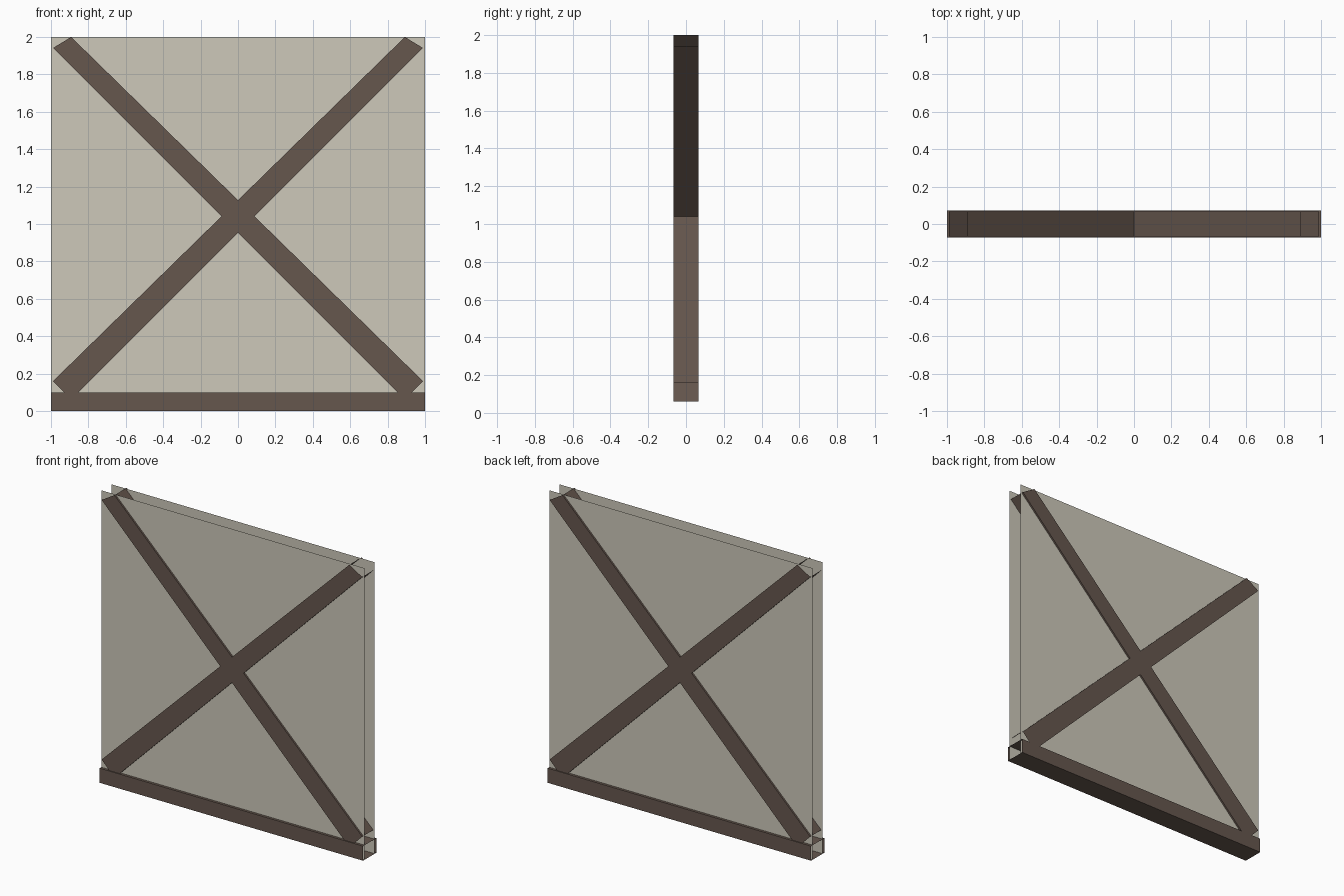
import bpy

if "Cube" in bpy.data.objects:
    bpy.data.objects.remove(bpy.data.objects["Cube"])


def material(name, colour):
    m = bpy.data.materials.new(name)
    m.diffuse_color = (*colour, 1)
    m.use_nodes = True
    m.node_tree.nodes["Principled BSDF"].inputs["Base Color"].default_value = m.diffuse_color
    return m


plaster = material("plaster", (0.61, 0.58, 0.49))
timber = material("dark timber", (0.133, 0.095, 0.076))


def mesh_object(name, verts, faces, mat):
    me = bpy.data.meshes.new(name)
    me.from_pydata(verts, [], faces)
    me.materials.append(mat)
    ob = bpy.data.objects.new(name, me)
    bpy.context.collection.objects.link(ob)
    return ob


def timber_tube(name, outline, half_depth):
    """Open-ended beam; outline is (x, z): lower start, lower end, upper end, upper start."""
    verts = [(x, y, z) for y in (-half_depth, half_depth) for x, z in outline]
    # front, back, underside and top; both ends stay open
    faces = [(0, 1, 2, 3), (7, 6, 5, 4), (0, 4, 5, 1), (3, 2, 6, 7)]
    return mesh_object(name, verts, faces, timber)


# Plaster sheets, front and back
for name, side in (("front_plaster", -1), ("back_plaster", 1)):
    corners = [(-1, 0), (1, 0), (1, 2), (-1, 2)]
    face = (0, 1, 2, 3) if side < 0 else (3, 2, 1, 0)
    mesh_object(name, [(x, side * 0.054, z) for x, z in corners], [face], plaster)

# Sill beam along the bottom
timber_tube("sill_beam", [(-1, 0), (1, 0), (1, 0.1), (-1, 0.1)], 0.072)

# Crossed diagonal braces, slightly tapering upward
brace = [(-0.892, 0.06), (0.989, 1.941), (0.892, 2.0), (-0.989, 0.16)]
timber_tube("rising_brace", brace, 0.066)
mirrored = [(-brace[i][0], brace[i][1]) for i in (1, 0, 3, 2)]
timber_tube("falling_brace", mirrored, 0.066)
